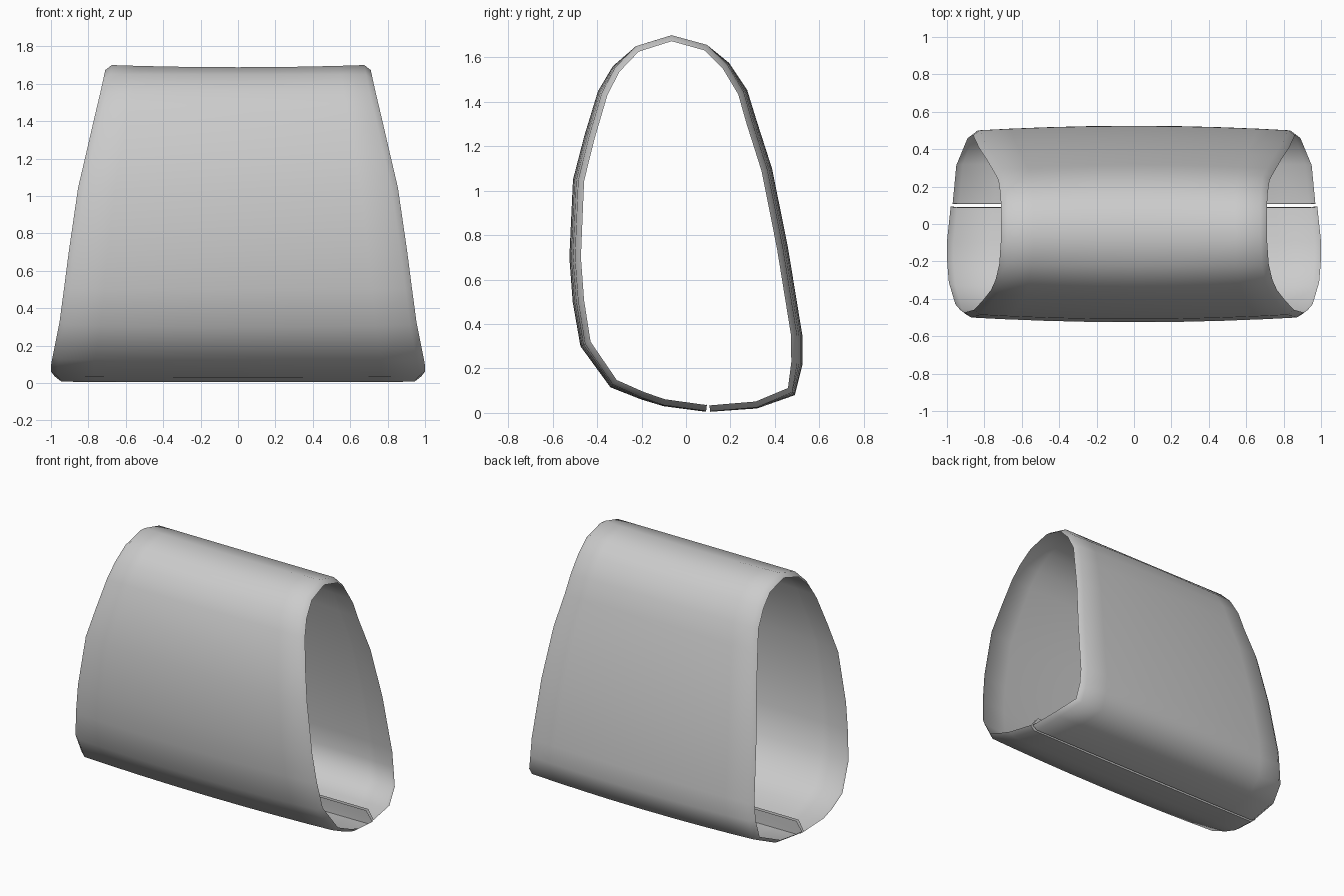
import bpy, bmesh
from mathutils import Vector

if "Cube" in bpy.data.objects:
    bpy.data.objects.remove(bpy.data.objects["Cube"])

# Cross-section running from the front flap, round the front, top and back, to the back flap:
# (y, z, half width of the sleeve at that point)
front_flap = [(0.085, 0.10, 0.93), (0.09, 0.04, 0.97)]
back_flap = [(0.108, 0.04, 0.97), (0.11, 0.10, 0.93)]
profile = [
    (0.09, 0.005, 0.98), (-0.10, 0.03, 1.0), (-0.20, 0.06, 1.0), (-0.34, 0.115, 0.99),
    (-0.475, 0.30, 0.955), (-0.51, 0.50, 0.93), (-0.525, 0.70, 0.905), (-0.51, 1.05, 0.855),
    (-0.46, 1.25, 0.81), (-0.40, 1.45, 0.765), (-0.335, 1.565, 0.74), (-0.23, 1.66, 0.72),
    (-0.065, 1.70, 0.71), (0.10, 1.665, 0.71), (0.20, 1.58, 0.715), (0.28, 1.455, 0.725),
    (0.32, 1.32, 0.745), (0.39, 1.10, 0.785), (0.46, 0.75, 0.83), (0.525, 0.35, 0.86),
    (0.525, 0.22, 0.87), (0.49, 0.08, 0.89), (0.32, 0.02, 0.95), (0.108, 0.005, 0.97),
]


def section_row(i):
    """One lengthwise row of points: bulged middle, then a small inward lip at each end."""
    y, z, w = profile[i]
    a = Vector(profile[max(i - 1, 0)][:2])
    b = Vector(profile[min(i + 1, len(profile) - 1)][:2])
    t = (b - a).normalized()
    n = Vector((-t.y, t.x))                       # outward, in (y, z)
    side = 0.025 * abs(n.x)                       # sides draw in towards the ends
    sag = 0.012 * max(n.y, 0)                     # top dips in the middle
    half = []
    for s in (0, 0.3, 0.55, 0.8, 1):
        d = side * s * s + sag * (1 - s * s)
        half.append((s * (w - 0.035), y - n.x * d, z - n.y * d))
    d = side + 0.027
    half.append((w, y - n.x * d, z - n.y * d))
    return [(-p[0], p[1], p[2]) for p in half[:0:-1]] + half


def flap_row(y, z, w):
    xs = [0] + [s * (w - 0.035) for s in (0.3, 0.55, 0.8, 1)] + [w]
    return [(-x, y, z) for x in xs[:0:-1]] + [(x, y, z) for x in xs]


rows = [flap_row(*p) for p in front_flap]
rows += [section_row(i) for i in range(len(profile))]
rows += [flap_row(*p) for p in back_flap]

# Sleeve sheet with both turned-up seam flaps
bm = bmesh.new()
grid = [[bm.verts.new(p) for p in row] for row in rows]
for r0, r1 in zip(grid, grid[1:]):
    for j in range(len(r0) - 1):
        bm.faces.new((r0[j], r0[j + 1], r1[j + 1], r1[j]))
mesh = bpy.data.meshes.new("sleeve")
bm.to_mesh(mesh)
bm.free()
sleeve = bpy.data.objects.new("sleeve", mesh)
bpy.context.collection.objects.link(sleeve)
bpy.context.view_layer.objects.active = sleeve
sleeve.select_set(True)
bpy.ops.object.shade_smooth_by_angle(angle=1.13)
